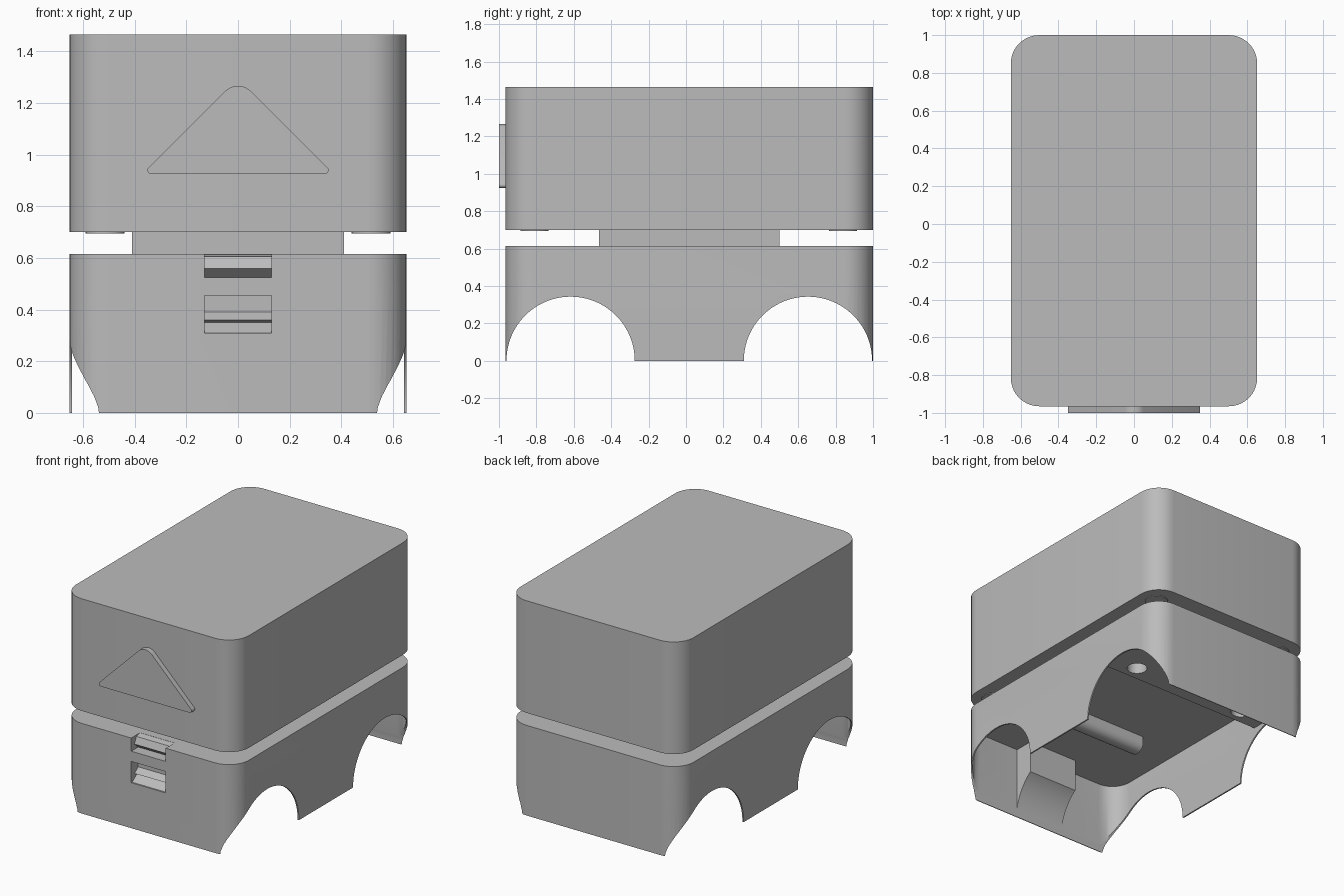
import bpy
import bmesh
import math
from mathutils import Vector

cube = bpy.data.objects.get("Cube")
if cube:
    bpy.data.objects.remove(cube, do_unlink=True)

grey = bpy.data.materials.new("plain grey")
grey.use_nodes = True
COLOUR = (0.5, 0.5, 0.5, 1)
grey.diffuse_color = COLOUR
grey.node_tree.nodes["Principled BSDF"].inputs["Base Color"].default_value = COLOUR

FRONT, BACK, HALF_W = -0.965, 1.0, 0.652


def rounded(corners, radii, steps=10):
    """Round each corner of an anticlockwise convex polygon with an arc."""
    pts = []
    n = len(corners)
    for i, r in enumerate(radii):
        p = Vector(corners[i])
        a = (Vector(corners[i - 1]) - p).normalized()
        b = (Vector(corners[(i + 1) % n]) - p).normalized()
        half = a.angle(b) / 2
        centre = p + (a + b).normalized() * (r / math.sin(half))
        start = p + a * (r / math.tan(half)) - centre
        sweep = math.pi - 2 * half
        for k in range(steps + 1):
            t = sweep * k / steps
            c, s = math.cos(t), math.sin(t)
            pts.append(centre + Vector((start.x * c - start.y * s,
                                        start.x * s + start.y * c)))
    return pts


def circle(u, v, r, n=64):
    return [(u + r * math.cos(math.tau * k / n), v + r * math.sin(math.tau * k / n))
            for k in range(n)]


def prism(name, points, axis, lo, hi):
    """Extrude a 2D profile along an axis (profile plane: yz, xz or xy)."""
    place = {"x": lambda p, d: (d, p[0], p[1]),
             "y": lambda p, d: (p[0], d, p[1]),
             "z": lambda p, d: (p[0], p[1], d)}[axis]
    bm = bmesh.new()
    face = bm.faces.new([bm.verts.new(place(p, lo)) for p in points])
    new = bmesh.ops.extrude_face_region(bm, geom=[face])["geom"]
    shift = Vector(place((0, 0), hi - lo))
    bmesh.ops.translate(bm, vec=shift, verts=[g for g in new if isinstance(g, bmesh.types.BMVert)])
    bmesh.ops.recalc_face_normals(bm, faces=bm.faces)
    mesh = bpy.data.meshes.new(name)
    bm.to_mesh(mesh)
    bm.free()
    mesh.materials.append(grey)
    obj = bpy.data.objects.new(name, mesh)
    bpy.context.collection.objects.link(obj)
    return obj


def box(name, x, y, z):
    return prism(name, [(x[0], y[0]), (x[1], y[0]), (x[1], y[1]), (x[0], y[1])], "z", *z)


def shell_outline(inset=0.0, r=0.15):
    x, f, b = HALF_W - inset, FRONT + inset, BACK - inset
    return rounded([(-x, f), (x, f), (x, b), (-x, b)], [r - inset] * 4)


def activate(obj):
    bpy.ops.object.select_all(action="DESELECT")
    obj.select_set(True)
    bpy.context.view_layer.objects.active = obj


def cut(target, cutter):
    mod = target.modifiers.new("cut", "BOOLEAN")
    mod.operation, mod.solver, mod.object = "DIFFERENCE", "EXACT", cutter
    activate(target)
    bpy.ops.object.modifier_apply(modifier=mod.name)
    bpy.data.objects.remove(cutter, do_unlink=True)


# Hollow of the lower shell, leaving the latch housing, rear ledge and cross bar solid
cavity = prism("cavity", shell_outline(0.01), "z", -0.1, 0.5)
cut(cavity, box("housing", (-0.19, 0.19), (-1.1, -0.82), (-0.2, 0.6)))
cut(cavity, box("ledge", (-0.8, 0.8), (0.45, 1.2), (0.35, 0.6)))
bar = rounded([(-0.42, 0.4), (-0.30, 0.4), (-0.30, 0.6), (-0.42, 0.6)],
              [0.055, 0.055, 0.01, 0.01])
cut(cavity, prism("bar", bar, "x", -0.33, 0.33))

# Lower shell with wheel arches, ledge holes and the latch slot
lower = prism("lower_shell", shell_outline(), "z", 0, 0.615)
cut(lower, cavity)
for y in (-0.617, 0.652):
    cut(lower, prism("arch", circle(y, 0, 0.343, 96), "x", -1, 1))
for x in (-0.44, 0.44):
    cut(lower, prism("hole", circle(x, 0.555, 0.065, 32), "z", 0.2, 0.55))
cut(lower, box("slot", (-0.13, 0.13), (-1.1, -0.87), (0.31, 0.7)))

# Latch: a strap flush with the front and a stepped clip behind it
strap = box("latch_strap", (-0.13, 0.13), (FRONT, -0.87), (0.455, 0.525))
clip = prism("latch_clip", [(-0.865, 0.615), (-0.91, 0.605), (-0.93, 0.56), (-0.89, 0.525),
                            (-0.89, 0.39), (-0.93, 0.36), (-0.90, 0.35), (-0.955, 0.31),
                            (-0.865, 0.31)], "x", -0.13, 0.13)

# Neck and upper body
neck = box("neck", (-0.41, 0.41), (-0.465, 0.5), (0.6, 0.71))
upper = prism("upper_body", shell_outline(), "z", 0.70, 1.465)

# Shallow round feet under the corners of the upper body
feet = [prism("upper_foot", circle(x, y, 0.075, 32), "z", 0.695, 0.705)
        for x in (-0.515, 0.515) for y in (-0.81, 0.84)]

# Raised triangle on the front
triangle = prism("front_triangle",
                 rounded([(-0.372, 0.925), (0.372, 0.925), (0, 1.295)], [0.015, 0.015, 0.07]),
                 "y", -1.0, FRONT + 0.005)

for obj in [lower, strap, clip, neck, upper, triangle] + feet:
    activate(obj)
    bpy.ops.object.shade_smooth_by_angle(angle=math.radians(30))
